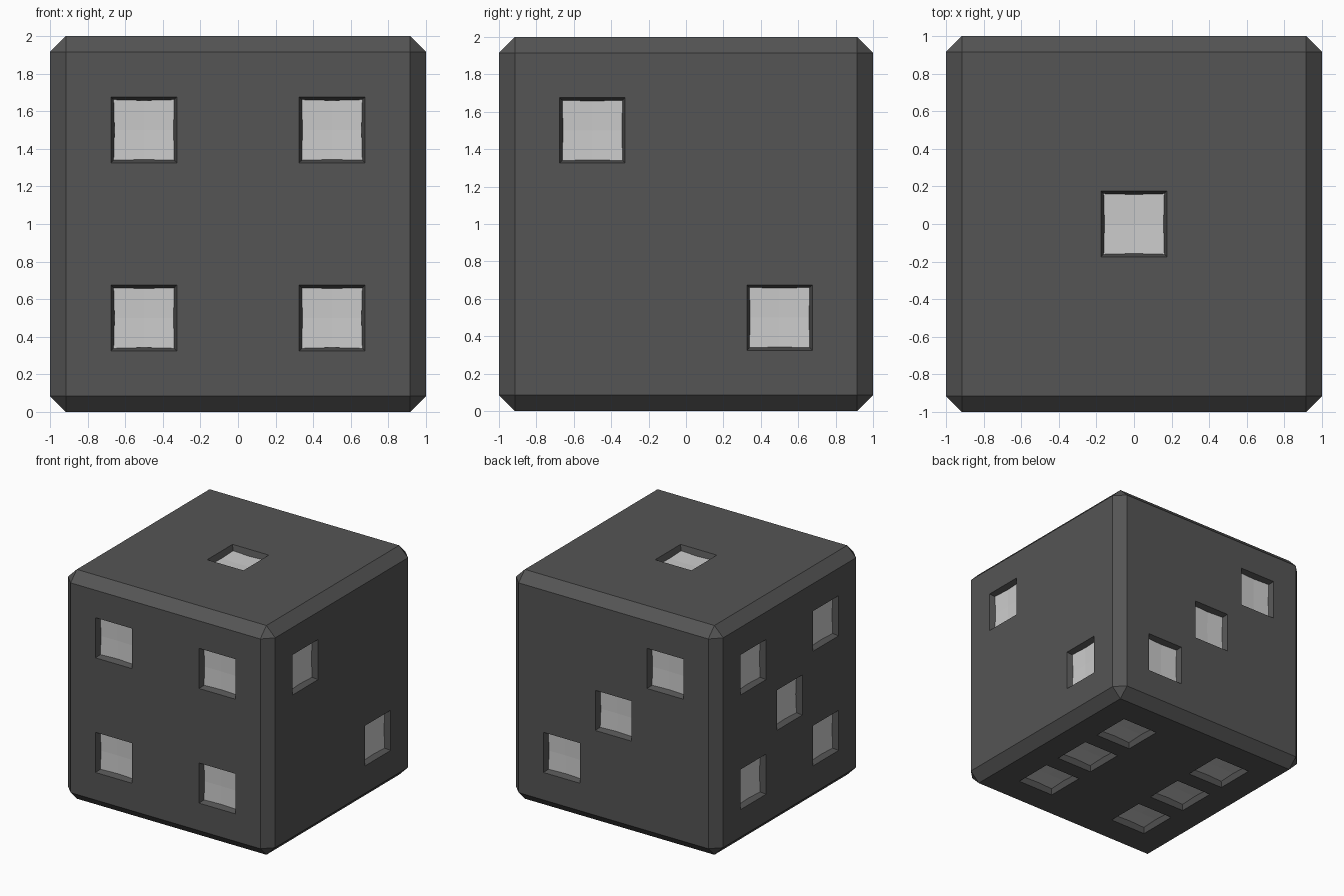
import bpy, bmesh
from mathutils import Vector, Matrix

if "Cube" in bpy.data.objects:
    bpy.data.objects.remove(bpy.data.objects["Cube"])


def material(name, v):
    m = bpy.data.materials.new(name)
    m.diffuse_color = (v, v, v, 1)
    m.use_nodes = True
    m.node_tree.nodes["Principled BSDF"].inputs["Base Color"].default_value = m.diffuse_color
    return m


def make_object(name, bm, mat=None):
    bmesh.ops.recalc_face_normals(bm, faces=bm.faces) if name != "pips" else None
    me = bpy.data.meshes.new(name)
    bm.to_mesh(me)
    bm.free()
    ob = bpy.data.objects.new(name, me)
    bpy.context.collection.objects.link(ob)
    if mat:
        me.materials.append(mat)
    return ob


dark = material("dark_body", 0.09)
light = material("light_pip", 0.6)

# Each side: right axis, up axis, pip positions in units of half the side
h = 0.5
X, Y, Z = Vector((1, 0, 0)), Vector((0, 1, 0)), Vector((0, 0, 1))
four = [(a, b) for a in (-h, h) for b in (-h, h)]
sides = [
    (X, Z, four),                                        # front
    (Y, Z, [(-h, h), (h, -h)]),                          # right
    (X, Y, [(0, 0)]),                                    # top
    (-X, Z, [(-h, -h), (0, 0), (h, h)]),                 # back
    (-Y, Z, four + [(0, 0)]),                            # left
    (X, -Y, [(a, b) for a in (-h, h) for b in (-h, 0, h)]),  # bottom
]


def pip_frames():
    for right, up, spots in sides:
        out = right.cross(up)
        for a, b in spots:
            p = Z + out + right * a + up * b
            yield Matrix.Translation(p) @ Matrix((right, up, out)).transposed().to_4x4()


# Chamfered cube
bm = bmesh.new()
bmesh.ops.create_cube(bm, size=2, matrix=Matrix.Translation(Z))
bmesh.ops.bevel(bm, geom=bm.edges[:], offset=0.085, segments=1,
                affect='EDGES', profile=0.5)
body = make_object("die_body", bm, dark)

# Tapered square sockets
bm = bmesh.new()
for m in pip_frames():
    rings = []
    for depth, half in ((-0.062, 0.157), (0.062, 0.193)):
        rings.append([bm.verts.new(m @ Vector((sx * half, sy * half, depth)))
                      for sx, sy in ((-1, -1), (1, -1), (1, 1), (-1, 1))])
    lo, hi = rings
    bm.faces.new(lo[::-1])
    bm.faces.new(hi)
    for i in range(4):
        j = (i + 1) % 4
        bm.faces.new((lo[i], lo[j], hi[j], hi[i]))
cutter = make_object("socket_cutter", bm)
cutter.hide_render = True

mod = body.modifiers.new("sockets", 'BOOLEAN')
mod.operation = 'DIFFERENCE'
mod.solver = 'EXACT'
mod.object = cutter
bpy.context.view_layer.objects.active = body
bpy.ops.object.modifier_apply(modifier=mod.name)
bpy.data.objects.remove(cutter)

# Pale, slightly dished pip floors, two by two facets
bm = bmesh.new()
for m in pip_frames():
    g = {}
    for i in (-1, 0, 1):
        for j in (-1, 0, 1):
            edge = abs(i) + abs(j)
            half = 0.161 if edge == 2 else 0.157
            g[i, j] = bm.verts.new(m @ Vector((i * half, j * half, -0.055 + 0.004 * edge)))
    for i in (-1, 0):
        for j in (-1, 0):
            bm.faces.new((g[i, j], g[i + 1, j], g[i + 1, j + 1], g[i, j + 1]))
make_object("pips", bm, light)
